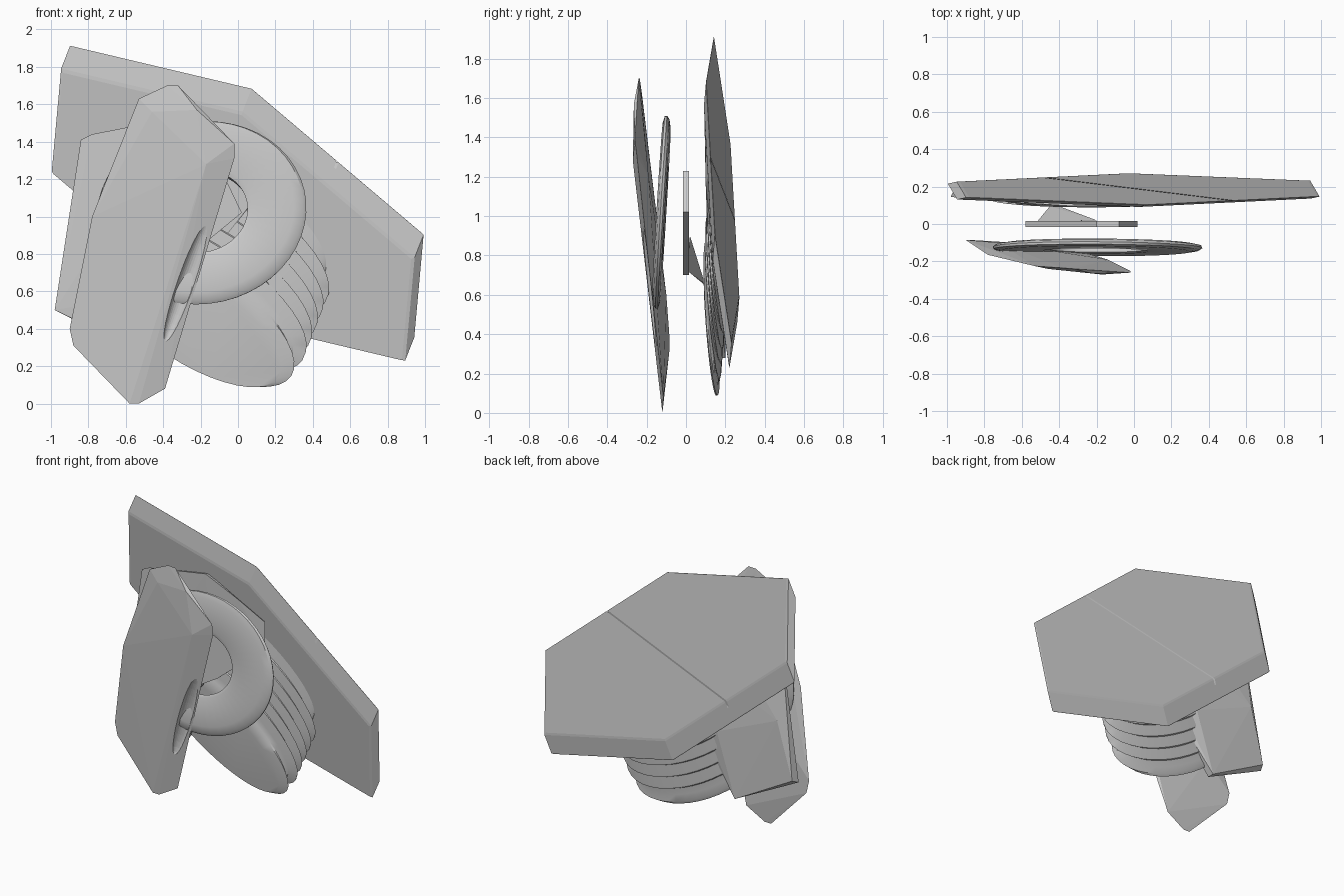
import bpy, bmesh, math
from mathutils import Matrix, Vector

if "Cube" in bpy.data.objects:
    bpy.data.objects.remove(bpy.data.objects["Cube"])


def finish(name, bm, smooth=False):
    bmesh.ops.remove_doubles(bm, verts=bm.verts, dist=1e-5)
    bmesh.ops.recalc_face_normals(bm, faces=bm.faces)
    me = bpy.data.meshes.new(name)
    bm.to_mesh(me)
    bm.free()
    ob = bpy.data.objects.new(name, me)
    bpy.context.collection.objects.link(ob)
    if smooth:
        bpy.ops.object.select_all(action='DESELECT')
        ob.select_set(True)
        bpy.context.view_layer.objects.active = ob
        bpy.ops.object.shade_smooth_by_angle(angle=math.radians(30))
    return ob


def frame(e1, e2, axis, origin):
    """Skewed frame: the parts are strongly flattened towards the front."""
    m = Matrix((e1, e2, axis)).transposed().to_4x4()
    m.translation = Vector(origin)
    return m


def revolve(name, profile, m, n, closed=False, smooth=False):
    """Turn (radius, height) points about the frame's axis."""
    bm = bmesh.new()
    rings = []
    for r, h in profile:
        rings.append([bm.verts.new(m @ Vector((r * math.cos(2 * math.pi * i / n),
                                               r * math.sin(2 * math.pi * i / n), h)))
                      for i in range(n)])
    pairs = list(zip(rings, rings[1:]))
    if closed:
        pairs.append((rings[-1], rings[0]))
    for a, b in pairs:
        for i in range(n):
            j = (i + 1) % n
            bm.faces.new((a[i], a[j], b[j], b[i]))
    if not closed:
        bm.faces.new(rings[0])
        bm.faces.new(rings[-1])
    return finish(name, bm, smooth)


def hull(name, pts):
    bm = bmesh.new()
    for p in pts:
        bm.verts.new(p)
    r = bmesh.ops.convex_hull(bm, input=bm.verts)
    junk = {g for g in r['geom_interior'] + r['geom_unused'] if isinstance(g, bmesh.types.BMVert)}
    bmesh.ops.delete(bm, geom=list(junk), context='VERTS')
    return finish(name, bm)


def cut(ob, cutter):
    cutter.hide_render = True
    cutter.hide_set(True)
    mod = ob.modifiers.new('cut', 'BOOLEAN')
    mod.object = cutter
    mod.operation = 'DIFFERENCE'
    mod.solver = 'EXACT'


# Bolt: hexagonal head with a screwdriver slot, and threaded shank on the same axis
bolt = frame((-.92, -.045, .78), (-.589, .072, -.185), (.055, .012, .14), (-.03, .175, 1.0))
head = revolve('bolt_head', [(.985, 0), (1, .08), (1, .95), (.985, 1)], bolt, 6)
bm = bmesh.new()
bmesh.ops.create_cube(bm, size=1, matrix=bolt @ Matrix.Translation((0, 0, 1.1))
                      @ Matrix.Diagonal((.012, 2.2, .8, 1)))
cut(head, finish('slot_cutter', bm))

profile = [(.46, .1)]
for i in range(5):
    k = -.75 - .55 * i
    profile += [(.46, k + .25), (.51, k + .04), (.51, k - .04), (.46, k - .25)]
profile += [(.46, -3.5), (.49, -3.7), (.44, -4.0)]
revolve('bolt_shank', profile, bolt, 40, smooth=True)

# Square collar between head and washer
collar = [(-.98, .145, .5), (-.88, .15, .45), (-.52, .15, .28), (-.28, .12, .63),
          (.14, .10, 1.16), (.14, .10, 1.31), (-.07, .095, 1.42), (-.32, .095, 1.53),
          (-.78, .125, 1.44), (-.84, .13, 1.41)]
back = [(-.96, .19, .52), (-.52, .20, .28), (-.85, .20, .92), (-.38, .20, .72),
        (.10, .14, 1.3), (-.32, .13, 1.52)]
hull('collar', collar + back)

# Thin chip between collar and washer
hull('chip', [(x, y, z) for y in (-.015, .015) for x, z in
              ((-.58, .75), (-.45, .7), (-.15, .88), (.02, 1.02), (-.08, 1.23), (-.2, 1.2))])
hull('chip_tip', [(-.5, .01, .72), (-.2, .02, .9), (-.45, .095, .65), (-.52, .01, .8), (-.4, .095, .66)])

# Washer with rounded rims
washer = frame((.56, -.005, 0), (.03, .03, .49), (-.02, -.04, .03), (-.195, -.125, 1.02))
ring = [(.45, -.3), (.5, -.5), (.9, -.5), (.98, -.3), (1, 0), (.98, .3), (.9, .5), (.5, .5), (.45, .3)]
revolve('washer', ring, washer, 48, closed=True, smooth=True)

# Hexagonal nut in front, with its bore on the narrow right face
nut = hull('nut', [(-.53, -.225, 1.63), (-.38, -.235, 1.7), (-.32, -.24, 1.7),
                   (-.46, -.24, 1.56), (-.22, -.265, 1.57), (-.17, -.27, 1.28),
                   (-.02, -.26, 1.39), (-.02, -.25, 1.31), (-.39, -.115, .08),
                   (-.53, -.12, 0), (-.58, -.12, 0), (-.53, -.14, .18),
                   (-.88, -.085, .31), (-.9, -.085, .4), (-.78, -.165, 1.0),
                   (-.37, -.135, .5), (-.14, -.19, 1.2), (-.72, -.10, .6)])
bm = bmesh.new()
bore = (Matrix.Translation((-.27, -.205, .66)) @ Matrix.Rotation(.34, 4, 'Y')
        @ Matrix.Rotation(.12, 4, 'X') @ Matrix.Diagonal((.05, .045, .36, 1)))
bmesh.ops.create_uvsphere(bm, u_segments=24, v_segments=16, radius=1, matrix=bore)
cut(nut, finish('bore_cutter', bm))
